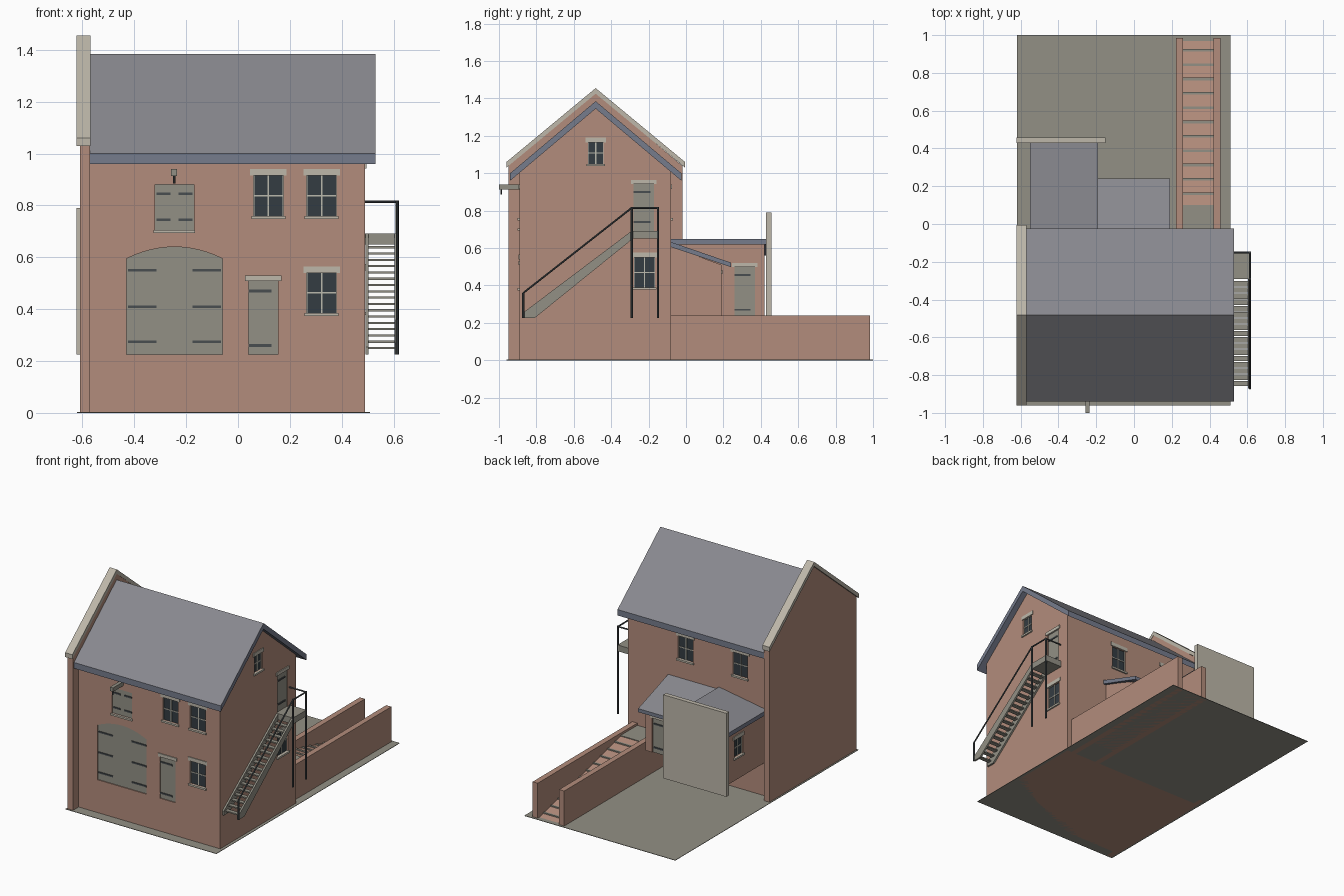
import bpy, bmesh
from mathutils import Vector as V

if "Cube" in bpy.data.objects:
    bpy.data.objects.remove(bpy.data.objects["Cube"])


def material(name, *rgb):
    m = bpy.data.materials.new(name)
    m.use_nodes = True
    m.diffuse_color = (*rgb, 1)
    m.node_tree.nodes["Principled BSDF"].inputs["Base Color"].default_value = (*rgb, 1)
    return m


BRICK = material("brick", .45, .265, .2)
STONE = material("pale stone", .51, .475, .4)
OLIVE = material("olive paint", .29, .28, .235)
SLATE = material("grey slate", .25, .25, .275)
EDGE = material("blue grey edge", .18, .2, .265)
GLASS = material("dark glass", .034, .045, .054)
IRON = material("dark iron", .065, .075, .08)
BAR = material("window bar", .5, .49, .42)


def finish(name, bm, *mats):
    bmesh.ops.recalc_face_normals(bm, faces=bm.faces)
    me = bpy.data.meshes.new(name)
    bm.to_mesh(me)
    bm.free()
    for m in mats:
        me.materials.append(m)
    ob = bpy.data.objects.new(name, me)
    bpy.context.collection.objects.link(ob)
    return ob


def extrude(name, loop, offset, *mats):
    """Solid made by sweeping a closed loop along an offset."""
    bm = bmesh.new()
    a = [bm.verts.new(p) for p in loop]
    b = [bm.verts.new(V(p) + V(offset)) for p in loop]
    bm.faces.new(a)
    bm.faces.new(b)
    for i in range(len(a)):
        j = (i + 1) % len(a)
        bm.faces.new((a[i], a[j], b[j], b[i]))
    return finish(name, bm, *mats)


def box(name, x0, x1, y0, y1, z0, z1, mat):
    loop = [(x0, y0, z0), (x1, y0, z0), (x1, y1, z0), (x0, y1, z0)]
    return extrude(name, loop, (0, 0, z1 - z0), mat)


def along_x(name, yz, x0, x1, *mats):
    return extrude(name, [(x0, y, z) for y, z in yz], (x1 - x0, 0, 0), *mats)


def roof(ob):
    """Slate on the upper slopes, edge colour elsewhere."""
    for p in ob.data.polygons:
        p.material_index = 0 if p.normal.z > .1 else 1


def rod(name, a, b, r=.005):
    a, b = V(a), V(b)
    bm = bmesh.new()
    bmesh.ops.create_cone(bm, cap_ends=True, segments=8, radius1=r, radius2=r, depth=(b - a).length)
    ob = finish(name, bm, IRON)
    ob.rotation_euler = (b - a).to_track_quat('Z', 'Y').to_euler()
    ob.location = (a + b) / 2


# Wall planes: outward axis, position and the wall object
FRONT, RIGHT, BACK = ('y', -1, -.89), ('x', 1, .49), ('y', 1, -.08)
SHED_L, SHED_R, LEAN_B = ('x', -1, -.53), ('x', 1, -.2), ('y', 1, .19)


def slab(name, face, outline, d0, d1, mat):
    """Plate on a wall plane, from depth d0 to d1 outward."""
    axis, s, pos = face
    if axis == 'y':
        return extrude(name, [(u, pos + s * d0, z) for u, z in outline], (0, s * (d1 - d0), 0), mat)
    return extrude(name, [(pos + s * d0, u, z) for u, z in outline], (s * (d1 - d0), 0, 0), mat)


def rect(u0, u1, z0, z1):
    return [(u0, z0), (u1, z0), (u1, z1), (u0, z1)]


def cut(wall, face, outline, depth):
    cutter = slab("cutter", face, outline, -depth, .05, BRICK)
    cutter.hide_render = True
    mod = wall.modifiers.new("opening", 'BOOLEAN')
    mod.operation, mod.solver, mod.object = 'DIFFERENCE', 'EXACT', cutter
    bpy.context.view_layer.objects.active = wall
    bpy.ops.object.modifier_apply(modifier=mod.name)
    bpy.data.objects.remove(cutter)


def window(name, wall, face, u0, u1, z0, z1):
    cut(wall, face, rect(u0, u1, z0, z1), .015)
    slab(name + "_glass", face, rect(u0, u1, z0, z1), -.016, -.010, GLASS)
    u, z, t = (u0 + u1) / 2, (z0 + z1) / 2, .003
    for n, r in (("mullion", (u - t, u + t, z0, z1)), ("transom", (u0, u1, z - t, z + t)),
                 ("jamb_a", (u0, u0 + t, z0, z1)), ("jamb_b", (u1 - t, u1, z0, z1))):
        slab(name + "_" + n, face, rect(*r), -.011, -.006, BAR)
    slab(name + "_lintel", face, rect(u0 - .013, u1 + .013, z1, z1 + .025), -.01, .005, STONE)
    slab(name + "_sill", face, rect(u0 - .008, u1 + .008, z0 - .012, z0), -.015, .01, STONE)


def door(name, wall, face, outline, hinges, lintel=True):
    cut(wall, face, outline, .012)
    slab(name + "_leaf", face, outline, -.013, -.006, OLIVE)
    for i, (u0, u1, z) in enumerate(hinges):
        slab(f"{name}_hinge_{i}", face, rect(u0, u1, z - .005, z + .005), -.007, -.001, IRON)
    if lintel:
        us, top = [p[0] for p in outline], max(p[1] for p in outline)
        slab(name + "_lintel", face, rect(min(us) - .013, max(us) + .013, top, top + .022), -.01, .006, STONE)


# Ground plate, main house and its roof
MID = -.483
box("ground_plate", -.62, .51, -.96, 1, 0, .003, OLIVE)
house = along_x("house_walls", [(-.89, 0), (-.08, 0), (-.08, 1.01), (MID, 1.35), (-.89, 1.01)], -.57, .49, BRICK)
roof(along_x("main_roof", [(-.94, .96), (MID, 1.345), (-.025, .96), (-.025, 1), (MID, 1.385), (-.94, 1)],
             -.57, .53, SLATE, EDGE))

# Raised party wall with stone coping
along_x("party_wall", [(-.95, 0), (-.02, 0), (-.02, 1.04), (MID, 1.43), (-.95, 1.04)], -.61, -.57, BRICK)
along_x("party_coping", [(-.96, 1.03), (MID, 1.425), (-.005, 1.03), (-.005, 1.06), (MID, 1.455), (-.96, 1.06)],
        -.622, -.568, STONE)

# Front openings
for n, u, z in (("upper_mid", .06, .76), ("upper_right", .265, .76), ("lower_right", .265, .385)):
    window(n + "_window", house, FRONT, u, u + .115, z, z + .155)
arch = [(-.43, .225), (-.06, .225)]
arch += [(-.245 + .185 * t / 6, .64 - .045 * (t / 6) ** 2) for t in range(6, -7, -1)]
door("arched_door", house, FRONT, arch,
     [h for z in (.55, .41, .275) for h in ((-.425, -.315, z), (-.175, -.065, z))], False)
door("loading_door", house, FRONT, rect(-.32, -.17, .705, .88),
     [h for z in (.845, .745) for h in ((-.315, -.26, z), (-.23, -.175, z))], False)
slab("loading_sill", FRONT, rect(-.325, -.165, .693, .705), -.01, .01, STONE)
door("small_door", house, FRONT, rect(.04, .155, .225, .508), [(.04, .13, .47), (.04, .13, .26)])
box("hoist_beam", -.258, -.235, -1, -.88, .913, .94, OLIVE)
rod("hoist_hook", (-.246, -.988, .885), (-.246, -.988, .915), .004)

# Side and back openings
window("gable_window", house, RIGHT, -.525, -.44, 1.05, 1.165)
window("side_window", house, RIGHT, -.278, -.165, .39, .55)
door("landing_door", house, RIGHT, rect(-.28, -.17, .69, .943), [(-.28, -.19, .9), (-.28, -.19, .74)])
for n, u in (("left", .005), ("right", -.405)):
    window(f"back_{n}_window", house, BACK, u, u + .11, .76, .915)

# Outside staircase with landing and railing
for i, x in enumerate((.492, .603)):
    along_x(f"stringer_{i}", [(-.87, .225), (-.81, .225), (-.29, .645), (-.29, .692), (-.87, .255)],
            x, x + .012, OLIVE)
for i in range(17):
    y, z = -.845 + i * .033, .25 + i * .0243
    box(f"tread_{i}", .5, .606, y - .013, y + .015, z - .004, z + .004, OLIVE)
box("landing", .488, .615, -.29, -.145, .65, .692, OLIVE)
for n, y, top in (("foot", -.87, .36), ("front", -.29, .82), ("back", -.15, .82)):
    rod(n + "_post", (.614, y, .225), (.614, y, top), .006)
rod("stair_handrail", (.614, -.87, .36), (.614, -.29, .815))
rod("landing_rail_side", (.614, -.29, .815), (.614, -.15, .815))
rod("landing_rail_back", (.49, -.15, .815), (.614, -.15, .815))

# Rear shed, lean-to and yard screen wall
LOW = .225
shed = box("shed_walls", -.53, -.2, -.08, .42, LOW, .57, BRICK)
extrude("shed_upper_wall", [(-.53, -.08, .56), (-.2, -.08, .56), (-.2, -.08, .63), (-.53, -.08, .575)],
        (0, .5, 0), BRICK)
roof(extrude("shed_roof", [(-.55, -.08, .56), (-.19, -.08, .62), (-.19, -.08, .648), (-.55, -.08, .588)],
             (0, .508, 0), SLATE, EDGE))
window("shed_window", shed, SHED_L, .15, .24, .38, .5)
door("shed_door", shed, SHED_R, rect(.26, .37, LOW, .498), [(.26, .345, .455), (.26, .345, .27)])
lean = along_x("lean_to_walls", [(-.08, LOW), (.19, LOW), (.19, .51), (-.08, .61)], -.2, .17, BRICK)
roof(along_x("lean_to_roof", [(-.08, .605), (.24, .498), (.24, .522), (-.08, .632)], -.195, .19, SLATE, EDGE))
door("lean_to_door", lean, LEAN_B, rect(.02, .12, LOW, .46), [(.03, .11, .42), (.03, .11, .26)])
box("screen_wall", -.622, -.15, .428, .458, LOW, .79, STONE)

# Walled yard steps going down to the back
for n, x in (("inner", .222), ("outer", .42)):
    box(n + "_yard_wall", x, x + .038, -.08, .985, 0, .24, BRICK)
box("yard_landing", .26, .42, -.08, .1, .2, LOW, OLIVE)
along_x("yard_ramp", [(.1, 0), (.98, 0), (.1, .22)], .26, .42, BRICK)
for i in range(11):
    y = .16 + i * .076
    z = .22 * (.98 - y) / .88
    box(f"yard_step_{i}", .26, .42, y - .007, y + .007, z - .006, z + .006, OLIVE)
